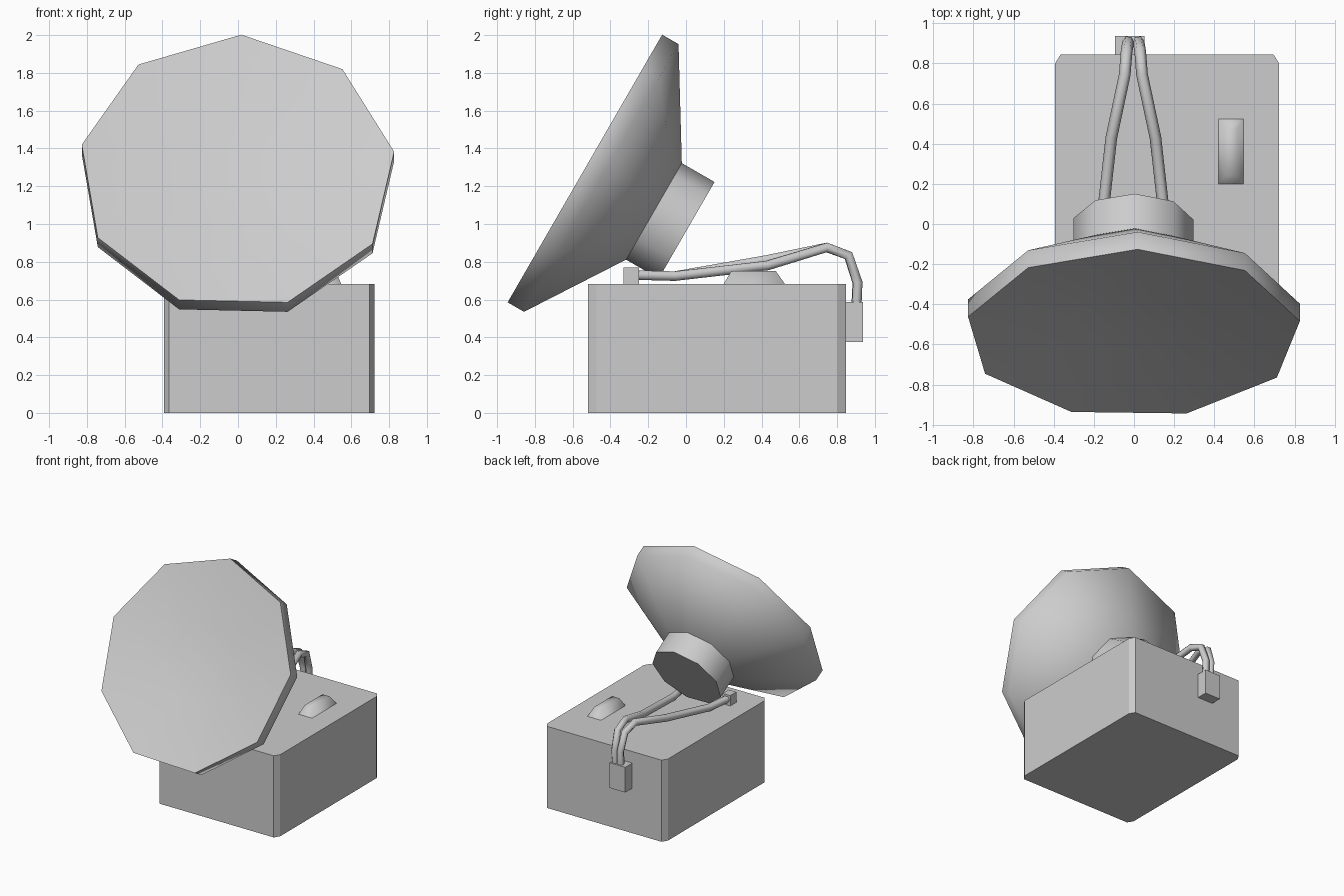
import bpy, bmesh, math
from mathutils import Vector

cube = bpy.data.objects.get("Cube")
if cube:
    bpy.data.objects.remove(cube, do_unlink=True)

grey = bpy.data.materials.new("plain_grey")
grey.use_nodes = True
GREY = (0.605, 0.605, 0.605, 1)
grey.diffuse_color = GREY
grey.node_tree.nodes["Principled BSDF"].inputs["Base Color"].default_value = GREY


def loft(name, rings, angle=25, cap_start=True):
    """Skin equal-sized rings of points, cap the ends and shade the result."""
    bm = bmesh.new()
    loops = [[bm.verts.new(p) for p in ring] for ring in rings]
    n = len(loops[0])
    for a, b in zip(loops, loops[1:]):
        for i in range(n):
            j = (i + 1) % n
            bm.faces.new((a[i], a[j], b[j], b[i]))
    if cap_start:
        bm.faces.new(loops[0][::-1])
    bm.faces.new(loops[-1])
    if cap_start:
        bmesh.ops.recalc_face_normals(bm, faces=bm.faces)
    mesh = bpy.data.meshes.new(name)
    bm.to_mesh(mesh)
    bm.free()
    mesh.materials.append(grey)
    obj = bpy.data.objects.new(name, mesh)
    bpy.context.collection.objects.link(obj)
    bpy.ops.object.select_all(action="DESELECT")
    obj.select_set(True)
    bpy.context.view_layer.objects.active = obj
    bpy.ops.object.shade_smooth_by_angle(angle=math.radians(angle))


def rect(x0, x1, y0, y1, z):
    return [(x0, y0, z), (x1, y0, z), (x1, y1, z), (x0, y1, z)]


def box(name, x, y, z):
    loft(name, [rect(*x, *y, h) for h in z])


# Base box with clipped upright corners
def clipped(z, cx=0.165, cy=0.163, hx=0.558, hy=0.683, a=0.028, b=0.045):
    pts = []
    for sx, sy in ((1, 1), (-1, 1), (-1, -1), (1, -1)):
        pair = [(cx + sx * hx, cy + sy * (hy - b), z),
                (cx + sx * (hx - a), cy + sy * hy, z)]
        pts += pair if sx == sy else pair[::-1]
    return pts


loft("base_box", [clipped(0), clipped(0.683)])

# Nine-sided dish and hub, tilted up by thirty degrees
centre = Vector((-0.004, -0.546, 1.275))
across = Vector((1, 0, 0))
up = Vector((0, 0.5, math.sqrt(0.75)))
back = Vector((0, math.sqrt(0.75), -0.5))


def ring(radius, depth, sides=9):
    pts = []
    for k in range(sides):
        a = math.tau * k / sides + math.radians(1.5)
        pts.append(centre + back * depth
                   + radius * (math.sin(a) * across + math.cos(a) * up))
    return pts


# The hollow front has a flat floor as wide as the hub
loft("dish", [ring(0.303, 0.07), ring(0.84, 0), ring(0.84, 0.1), ring(0.303, 0.43)],
     angle=70)
loft("dish_hub", [ring(0.303, 0.43), ring(0.303, 0.63)], angle=45)

# Raised grip on the base top
loft("top_grip", [rect(0.42, 0.546, 0.2, 0.523, 0.683),
                  rect(0.45, 0.516, 0.24, 0.475, 0.752)], angle=180, cap_start=False)

# Cable sockets
box("rear_socket", (-0.094, 0.052), (0.835, 0.938), (0.375, 0.586))
for side, sx in (("left", 1), ("right", -1)):
    box(side + "_front_socket", (sx * 0.2 - 0.035, sx * 0.2 + 0.035),
        (-0.33, -0.25), (0.683, 0.77))

# Cables running from the front sockets over the back edge
for side, sx, sag in (("left", 1, 0.78), ("right", -1, 0.81)):
    path = [(0.2, -0.28, 0.73), (0.165, -0.06, 0.724), (0.11, 0.43, sag),
            (0.043, 0.745, 0.876), (0.034, 0.86, 0.833), (0.026, 0.908, 0.69),
            (0.026, 0.902, 0.56)]
    curve = bpy.data.curves.new(side + "_cable", "CURVE")
    curve.dimensions = "3D"
    curve.bevel_depth = 0.029
    curve.bevel_resolution = 1
    curve.use_fill_caps = True
    spline = curve.splines.new("POLY")
    spline.points.add(len(path) - 1)
    for point, (x, y, z) in zip(spline.points, path):
        point.co = (sx * x - 0.003, y, z, 1)
    curve.materials.append(grey)
    obj = bpy.data.objects.new(side + "_cable", curve)
    bpy.context.collection.objects.link(obj)
